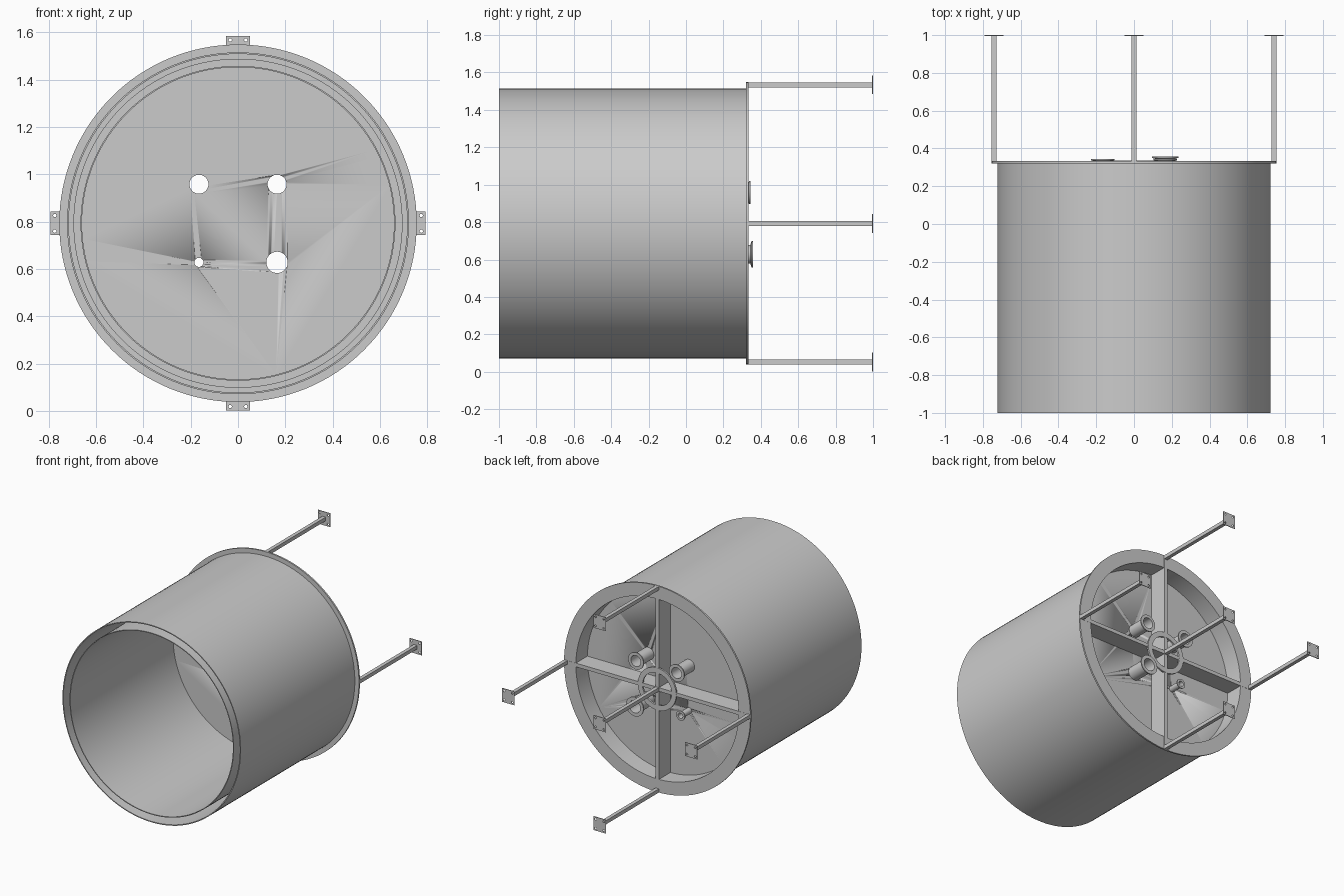
import bpy, bmesh, math

if "Cube" in bpy.data.objects:
    bpy.data.objects.remove(bpy.data.objects["Cube"])

CZ = 0.793          # height of the drum axis (drum lies along y)
BACK = 0.333        # rear face of the flange
PLATE = 0.20        # rear face of the recessed end plate
LEG_R = 0.741       # distance of outer legs from the axis
BAR = 0.027


def finish(name, bm, loc=(0, 0, 0), smooth=True):
    bmesh.ops.recalc_face_normals(bm, faces=bm.faces)
    me = bpy.data.meshes.new(name)
    bm.to_mesh(me)
    bm.free()
    ob = bpy.data.objects.new(name, me)
    ob.location = loc
    bpy.context.collection.objects.link(ob)
    if smooth:
        bpy.ops.object.select_all(action='DESELECT')
        ob.select_set(True)
        bpy.context.view_layer.objects.active = ob
        bpy.ops.object.shade_smooth_by_angle(angle=math.radians(30))
    return ob


def lathe(name, profile, x=0, z=CZ, seg=128):
    """Revolve a closed (radius, y) profile about an axis parallel to y."""
    bm = bmesh.new()
    rings = []
    for i in range(seg):
        a = 2 * math.pi * i / seg
        rings.append([bm.verts.new((r * math.cos(a), y, r * math.sin(a)))
                      for r, y in profile])
    n = len(profile)
    for i in range(seg):
        p, q = rings[i], rings[(i + 1) % seg]
        for j in range(n):
            k = (j + 1) % n
            bm.faces.new((p[j], p[k], q[k], q[j]))
    return finish(name, bm, (x, 0, z))


def tube(name, ro, ri, y0, y1, **kw):
    return lathe(name, [(ro, y0), (ro, y1), (ri, y1), (ri, y0)], **kw)


def box(name, x0, x1, y0, y1, z0, z1, loc=(0, 0, 0)):
    bm = bmesh.new()
    bmesh.ops.create_cube(bm, size=1)
    for v in bm.verts:
        v.co = ((x0 + x1) / 2 + v.co.x * (x1 - x0),
                (y0 + y1) / 2 + v.co.y * (y1 - y0),
                (z0 + z1) / 2 + v.co.z * (z1 - z0))
    return finish(name, bm, loc, False)


def disc(name, r, y0, y1, x=0, z=CZ, seg=128):
    bm = bmesh.new()
    vs = [bm.verts.new((r * math.cos(2 * math.pi * i / seg), y0,
                        r * math.sin(2 * math.pi * i / seg))) for i in range(seg)]
    f = bm.faces.new(vs)
    ext = bmesh.ops.extrude_face_region(bm, geom=[f])['geom']
    for v in ext:
        if isinstance(v, bmesh.types.BMVert):
            v.co.y = y1
    return finish(name, bm, (x, 0, z))


def drill(ob, holes, y0, y1, seg):
    """Cut round holes (x, z, radius) along y, then remove the cutters."""
    for x, z, r in holes:
        c = disc("cutter", r, y0, y1, x, z, seg)
        c.hide_render = True
        m = ob.modifiers.new("hole", 'BOOLEAN')
        m.operation, m.solver, m.object = 'DIFFERENCE', 'EXACT', c
        bpy.context.view_layer.objects.active = ob
        bpy.ops.object.modifier_apply(modifier=m.name)
        bpy.data.objects.remove(c)


# Drum: outer shell, inner tube with an open gap, rear flange
tube("outer_shell", 0.722, 0.715, -1, 0.322)
tube("inner_tube", 0.665, 0.659, -1, 0.322)
tube("rear_flange", 0.755, 0.659, 0.321, BACK)
tube("backing_ring", 0.695, 0.664, 0.308, 0.322)

# Pipe stubs: x, z offset, bore, outer radius, lip radius, end y
stubs = [("upper_left", -0.165, 0.165, 0.040, 0.045, 0.062, 0.345),
         ("upper_right", 0.165, 0.165, 0.040, 0.045, 0.062, 0.345),
         ("lower_left", -0.165, -0.165, 0.019, 0.022, 0.035, 0.300),
         ("lower_right", 0.165, -0.165, 0.045, 0.050, 0.070, 0.358)]

# Recessed end plate with openings for the stubs
plate = disc("end_plate", 0.662, PLATE - 0.01, PLATE)
drill(plate, [(x, CZ + z, b) for _, x, z, b, *_ in stubs], 0.1, 0.3, 48)
for n, x, z, b, o, lip, y in stubs:
    lathe("pipe_stub_" + n,
          [(b, PLATE - 0.01), (o, PLATE - 0.01), (o, y - 0.014), (lip, y - 0.008),
           (lip, y), (b, y)], x, CZ + z, 48)

# Cross ribs behind the plate, with thin straps over the flange
h, L = BAR / 2, 0.661
o = (0, 0, CZ)
box("vertical_rib", -h, h, PLATE, BACK + 0.001, -L, L, o)
for s, n in ((-1, "left"), (1, "right")):
    box("horizontal_rib_" + n, min(s * h, s * L), max(s * h, s * L),
        PLATE, BACK + 0.001, -h, h, o)
    a, b = sorted((s * L, s * 0.754))
    box("side_strap_" + n, a, b, 0.325, BACK + 0.001, -h, h, o)
    box("end_strap_" + n, -h, h, 0.325, BACK + 0.001, a, b, o)
tube("hub_ring", 0.155, 0.118, 0.322, BACK + 0.002, seg=64)

# Five legs with drilled foot plates
spots = {"centre": (0, 0), "left": (-LEG_R, 0), "right": (LEG_R, 0),
         "top": (0, LEG_R), "bottom": (0, -LEG_R)}
foot_mesh = None
for n, (x, z) in spots.items():
    box("leg_" + n, -h, h, BACK, 0.996, -h, h, (x, 0, CZ + z))
    if foot_mesh is None:
        foot = box("foot_plate_" + n, -0.05, 0.05, 0.995, 1.0, -0.05, 0.05)
        drill(foot, [(i * 0.033, k * 0.033, 0.007) for i in (-1, 1) for k in (-1, 1)],
              0.9, 1.1, 16)
        foot_mesh = foot.data
    else:
        foot = bpy.data.objects.new("foot_plate_" + n, foot_mesh)
        bpy.context.collection.objects.link(foot)
    foot.location = (x, 0, CZ + z)
